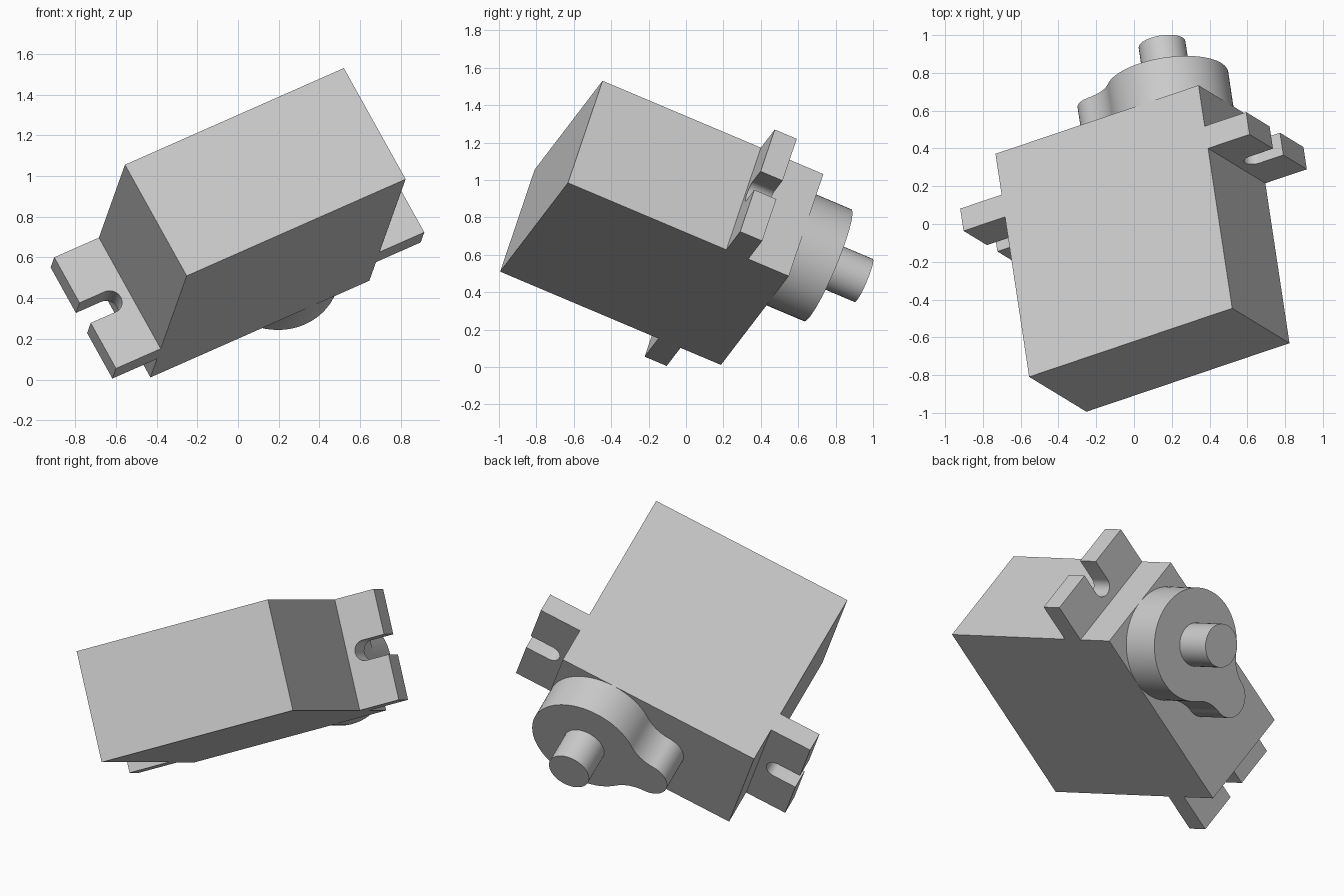
import bpy, bmesh
from math import pi, cos, sin, acos, atan2, hypot
from mathutils import Vector, Matrix

cube = bpy.data.objects.get("Cube")
if cube:
    bpy.data.objects.remove(cube)

# Single plastic colour
grey = bpy.data.materials.new("light_grey_plastic")
grey.use_nodes = True
grey.diffuse_color = (0.6, 0.6, 0.6, 1)
grey.node_tree.nodes["Principled BSDF"].inputs["Base Color"].default_value = (0.6, 0.6, 0.6, 1)

# Tilted frame: x along the case length, y across it, z along the output shaft
along = Vector((0.874, 0.295, 0.386)).normalized()
axis = Vector((-0.139, 0.912, -0.386))
axis = (axis - along * axis.dot(along)).normalized()
across = axis.cross(along)
frame = Matrix((along, across, axis)).transposed().to_4x4()
frame.translation = (0.134, -0.72, 1.02)

LENGTH, WIDTH, HEIGHT = 1.23, 0.651, 1.294


def arc(cx, cy, r, start, end, steps):
    return [(cx + r * cos(start + (end - start) * i / steps),
             cy + r * sin(start + (end - start) * i / steps)) for i in range(steps + 1)]


def prism(name, outline, bottom, top):
    """Extrude a closed outline between two heights in the tilted frame."""
    bm = bmesh.new()
    face = bm.faces.new([bm.verts.new((x, y, bottom)) for x, y in outline])
    new = bmesh.ops.extrude_face_region(bm, geom=[face])["geom"]
    bmesh.ops.translate(bm, vec=(0, 0, top - bottom),
                        verts=[v for v in new if isinstance(v, bmesh.types.BMVert)])
    bmesh.ops.recalc_face_normals(bm, faces=bm.faces)
    mesh = bpy.data.meshes.new(name)
    bm.to_mesh(mesh)
    bm.free()
    mesh.materials.append(grey)
    obj = bpy.data.objects.new(name, mesh)
    bpy.context.collection.objects.link(obj)
    obj.matrix_world = frame
    bpy.ops.object.select_all(action='DESELECT')
    obj.select_set(True)
    bpy.context.view_layer.objects.active = obj
    bpy.ops.object.shade_smooth_by_angle(angle=pi / 6)
    return obj


# Case
hx, hy = LENGTH / 2, WIDTH / 2
prism("case", [(-hx, -hy), (hx, -hy), (hx, hy), (-hx, hy)], 0, HEIGHT)

# Mounting tabs with a round-ended screw slot
tip, slot_r = hx + 0.251, 0.059
slot = arc(hx + 0.11, 0, slot_r, -pi / 2, -3 * pi / 2, 16)
tab = [(hx, -hy), (tip, -hy), (tip, -slot_r)] + slot + [(tip, slot_r), (tip, hy), (hx, hy)]
for name, side in (("left_tab", 1), ("right_tab", -1)):
    prism(name, [(x * side, y) for x, y in tab], 0.928, 1.057)

# Gear cover: large and small round ends joined by concave fillets
big_x, big_r = 0.29, 0.325
small_x, small_r = -0.118, 0.121
fillet = 0.22
span = big_x - small_x
reach, short = big_r + fillet, small_r + fillet
turn = acos((reach ** 2 + span ** 2 - short ** 2) / (2 * reach * span))
fx, fy = big_x - reach * cos(turn), reach * sin(turn)
small_turn = atan2(fy, fx - small_x)
upper = (arc(big_x, 0, big_r, 0, pi - turn, 28)
         + arc(fx, fy, fillet, -turn, small_turn - pi, 12)[1:]
         + arc(small_x, 0, small_r, small_turn, pi, 14)[1:])
lower = [(x, -y) for x, y in reversed(upper[1:-1])]
prism("gear_cover", upper + lower, HEIGHT, 1.525)

# Output shaft
prism("output_shaft", arc(big_x, 0, 0.125, 0, 2 * pi, 40)[:-1], 1.525, 1.737)
